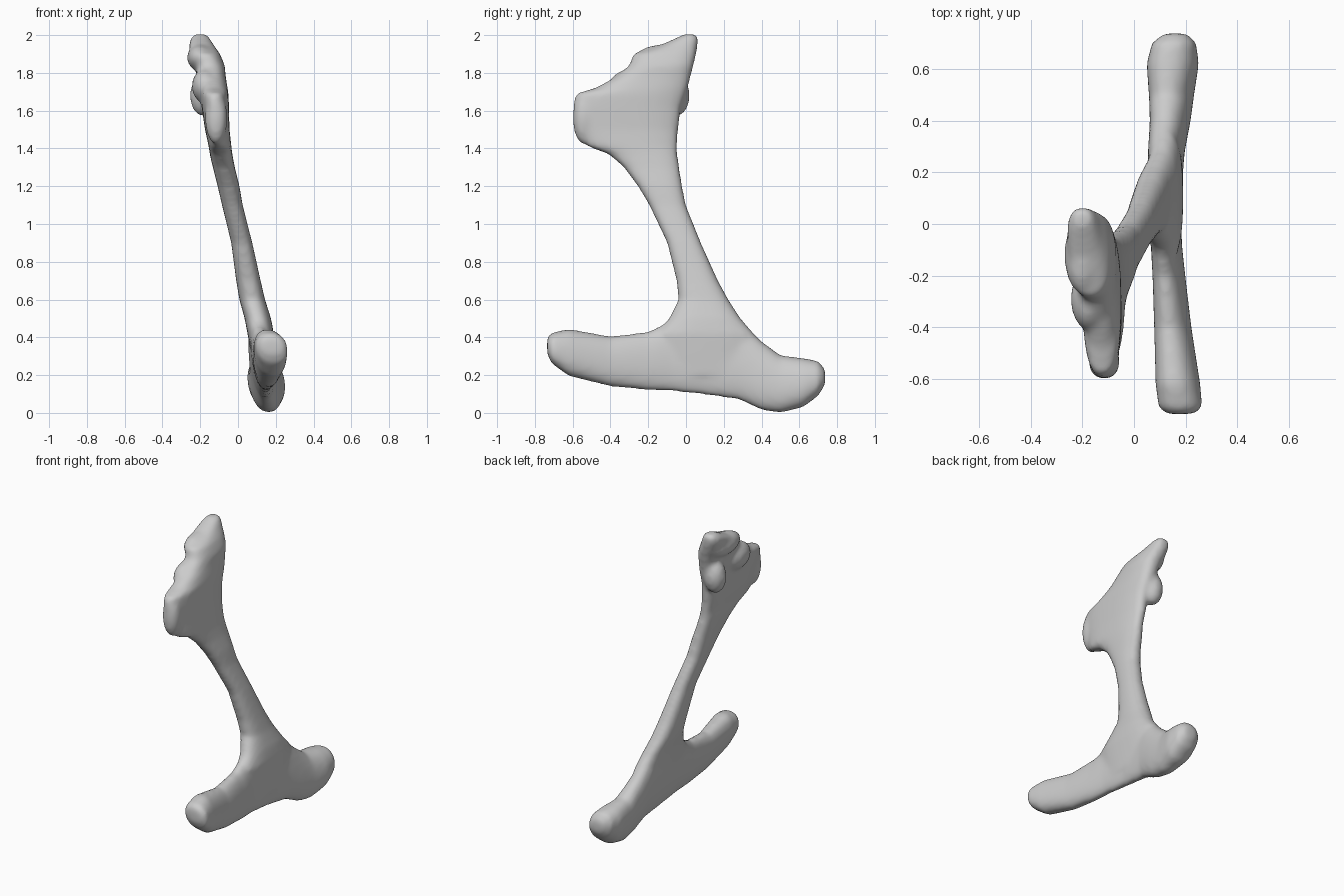
import bpy, bmesh, math

bm = bmesh.new()
N = 28


def spow(v, p):
    return math.copysign(abs(v) ** p, v)


def skin(rings):
    loops = [[bm.verts.new(p) for p in r] for r in rings]
    for a, b in zip(loops, loops[1:]):
        for i in range(N):
            j = (i + 1) % N
            bm.faces.new((a[i], a[j], b[j], b[i]))
    bm.faces.new(loops[0][::-1])
    bm.faces.new(loops[-1])


def oval(a, b, p):
    out = []
    for i in range(N):
        t = 2 * math.pi * i / N
        out.append((a * spow(math.cos(t), p), b * spow(math.sin(t), p)))
    return out


def upright(stations):
    # stations: z, y front, y back, x centre, half thickness
    skin([[(xc + u, (y0 + y1) / 2 + v, z) for u, v in oval(h, (y1 - y0) / 2, 0.8)]
          for z, y0, y1, xc, h in stations])


def lying(stations, lean):
    # stations: y, z bottom, z top, x centre, half thickness
    skin([[(xc + u - lean * v, y, (z0 + z1) / 2 + v) for u, v in oval(h, (z1 - z0) / 2, 0.9)]
          for y, z0, z1, xc, h in stations])


def knob(c, r):
    res = bmesh.ops.create_uvsphere(bm, u_segments=24, v_segments=14, radius=1)
    for v in res["verts"]:
        v.co = [c[k] + v.co[k] * r[k] for k in range(3)]


# upper blade and shaft
upright([
    (0.20, -0.10, 0.40, 0.14, 0.05), (0.42, -0.16, 0.36, 0.12, 0.07),
    (0.50, -0.09, 0.29, 0.105, 0.07), (0.60, -0.04, 0.225, 0.075, 0.068),
    (0.70, -0.05, 0.17, 0.055, 0.065), (0.90, -0.10, 0.08, 0.02, 0.056),
    (1.10, -0.195, 0.0, -0.03, 0.055), (1.20, -0.255, -0.02, -0.05, 0.058),
    (1.30, -0.33, -0.035, -0.075, 0.058), (1.37, -0.41, -0.045, -0.09, 0.06),
    (1.41, -0.52, -0.045, -0.095, 0.06), (1.50, -0.57, -0.04, -0.11, 0.065),
    (1.62, -0.60, -0.025, -0.12, 0.072), (1.69, -0.585, 0.0, -0.125, 0.075),
    (1.72, -0.48, 0.01, -0.13, 0.075), (1.78, -0.37, 0.025, -0.14, 0.075),
    (1.84, -0.30, 0.04, -0.15, 0.08), (1.90, -0.28, 0.055, -0.175, 0.08),
    (1.95, -0.13, 0.062, -0.195, 0.065), (1.985, -0.05, 0.065, -0.2, 0.05),
    (2.005, -0.01, 0.05, -0.2, 0.03)])

# front arm and rear arm of the base
lying([
    (-0.735, 0.31, 0.40, 0.18, 0.05), (-0.71, 0.26, 0.425, 0.18, 0.085),
    (-0.62, 0.195, 0.445, 0.17, 0.085), (-0.40, 0.14, 0.405, 0.15, 0.07),
    (-0.20, 0.12, 0.43, 0.135, 0.06), (-0.08, 0.115, 0.49, 0.125, 0.055),
    (0.10, 0.095, 0.50, 0.12, 0.055), (0.28, 0.07, 0.50, 0.125, 0.065),
    (0.40, 0.015, 0.38, 0.14, 0.075), (0.50, 0.0, 0.305, 0.145, 0.085),
    (0.62, 0.03, 0.29, 0.15, 0.1), (0.70, 0.09, 0.275, 0.155, 0.085),
    (0.737, 0.15, 0.23, 0.16, 0.045)], 0.12)

# joint lumps on the blade
knob((-0.115, -0.54, 1.56), (0.06, 0.06, 0.14))
knob((-0.185, -0.05, 1.68), (0.07, 0.07, 0.11))
knob((-0.175, -0.29, 1.73), (0.07, 0.12, 0.09))
knob((-0.2, -0.12, 1.88), (0.07, 0.15, 0.07))

bmesh.ops.recalc_face_normals(bm, faces=bm.faces)
me = bpy.data.meshes.new("hip_bone")
bm.to_mesh(me)
bm.free()
ob = bpy.data.objects.new("hip_bone", me)
bpy.context.collection.objects.link(ob)

# fuse and soften
rm = ob.modifiers.new("fuse", "REMESH")
rm.mode = 'VOXEL'
rm.voxel_size = 0.014
rm.use_smooth_shade = True
sm = ob.modifiers.new("soften", "SMOOTH")
sm.factor = 0.5
sm.iterations = 10
